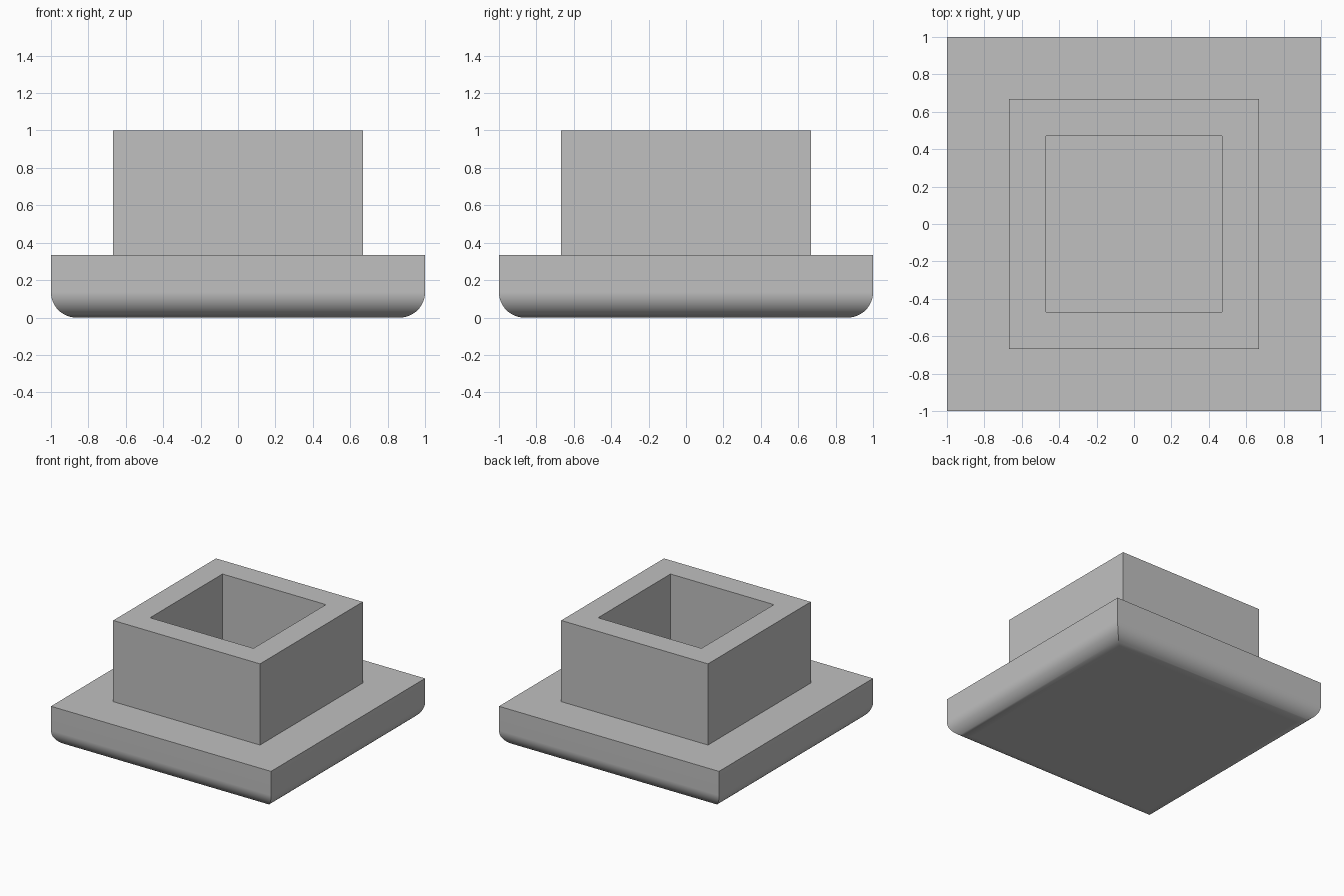
import bpy, bmesh, math

cube = bpy.data.objects.get("Cube")
if cube:
    bpy.data.objects.remove(cube, do_unlink=True)

grey = bpy.data.materials.new("light grey")
grey.use_nodes = True
colour = (0.527, 0.527, 0.527, 1)
grey.diffuse_color = colour
grey.node_tree.nodes["Principled BSDF"].inputs["Base Color"].default_value = colour

FLANGE, NECK, HOLE = 1.0, 0.667, 0.47      # half widths
FLANGE_TOP, TOP, FLOOR = 0.333, 1.0, 0.333
RADIUS, STEPS = 0.135, 12

# Profile of (half width, height): rounded underside, flange, neck, socket
profile = []
for i in range(STEPS + 1):
    a = math.pi / 2 * i / STEPS
    profile.append((FLANGE - RADIUS + RADIUS * math.sin(a), RADIUS - RADIUS * math.cos(a)))
profile += [(FLANGE, FLANGE_TOP), (NECK, FLANGE_TOP), (NECK, TOP), (HOLE, TOP), (HOLE, FLOOR)]

# Loft square rings along the profile, closing the underside and socket floor
bm = bmesh.new()
corners = [(-1, -1), (1, -1), (1, 1), (-1, 1)]
rings = [[bm.verts.new((x * w, y * w, z)) for x, y in corners] for w, z in profile]
for low, high in zip(rings, rings[1:]):
    for i in range(4):
        j = (i + 1) % 4
        bm.faces.new((low[i], low[j], high[j], high[i]))
bm.faces.new(reversed(rings[0]))
bm.faces.new(rings[-1])
bmesh.ops.recalc_face_normals(bm, faces=bm.faces)
mesh = bpy.data.meshes.new("square_plug")
bm.to_mesh(mesh)
bm.free()
mesh.materials.append(grey)

plug = bpy.data.objects.new("square_plug", mesh)
bpy.context.collection.objects.link(plug)

# Smooth the rounded underside while keeping flat faces flat
bpy.ops.object.select_all(action="DESELECT")
plug.select_set(True)
bpy.context.view_layer.objects.active = plug
bpy.ops.object.shade_smooth_by_angle(angle=math.radians(30))
weighted = plug.modifiers.new("flat_normals", "WEIGHTED_NORMAL")
weighted.keep_sharp = True
